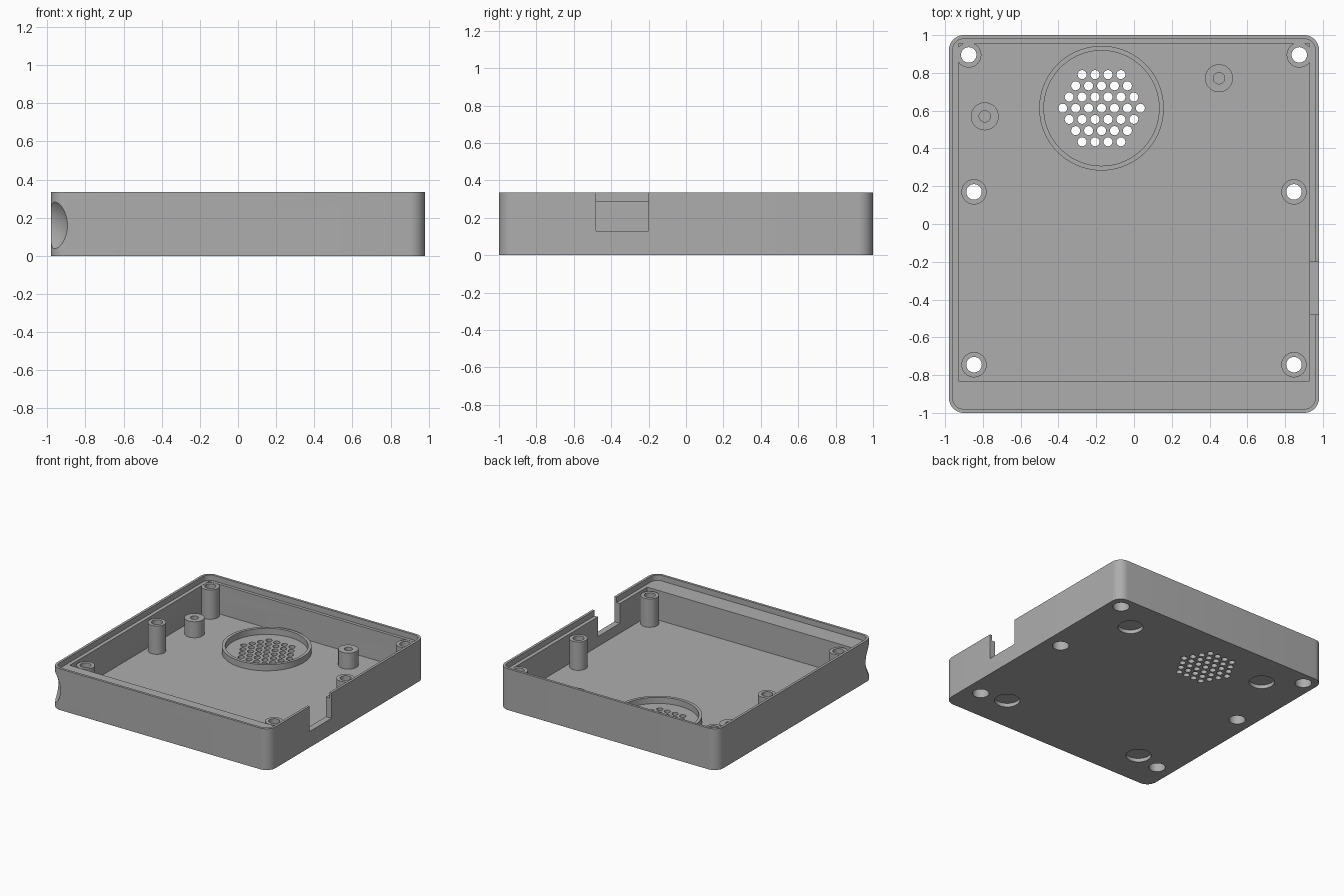
import bpy, bmesh, math

cube = bpy.data.objects.get("Cube")
if cube:
    bpy.data.objects.remove(cube, do_unlink=True)

grey = bpy.data.materials.new("grey plastic")
grey.use_nodes = True
colour = (0.42, 0.42, 0.42, 1)
grey.diffuse_color = colour
grey.node_tree.nodes["Principled BSDF"].inputs["Base Color"].default_value = colour

FLOOR, LEDGE, TOP = 0.05, 0.29, 0.335


def make(name, bm):
    bmesh.ops.recalc_face_normals(bm, faces=bm.faces)
    mesh = bpy.data.meshes.new(name)
    bm.to_mesh(mesh)
    bm.free()
    mesh.materials.append(grey)
    obj = bpy.data.objects.new(name, mesh)
    bpy.context.collection.objects.link(obj)
    return obj


def lathe(bm, profile, x, y, segments=32, closed=False):
    """Turn (radius, z) points about a vertical axis; capped unless closed."""
    rings = []
    for r, z in profile:
        rings.append([bm.verts.new((x + r * math.cos(a), y + r * math.sin(a), z))
                      for a in (math.tau * i / segments for i in range(segments))])
    pairs = list(zip(rings, rings[1:]))
    if closed:
        pairs.append((rings[-1], rings[0]))
    else:
        bm.faces.new(rings[0][::-1])
        bm.faces.new(rings[-1])
    for low, high in pairs:
        for i in range(segments):
            j = (i + 1) % segments
            bm.faces.new((low[i], low[j], high[j], high[i]))


def rounded_block(name, hx, hy, radius, z0, z1, steps=10):
    bm = bmesh.new()
    outline = []
    for k, (sx, sy) in enumerate([(1, 1), (-1, 1), (-1, -1), (1, -1)]):
        for i in range(steps + 1):
            a = math.pi / 2 * (k + i / steps)
            outline.append(bm.verts.new((sx * (hx - radius) + radius * math.cos(a),
                                         sy * (hy - radius) + radius * math.sin(a), z0)))
    face = bm.faces.new(outline)
    up = bmesh.ops.extrude_face_region(bm, geom=[face])["geom"]
    bmesh.ops.translate(bm, vec=(0, 0, z1 - z0),
                        verts=[v for v in up if isinstance(v, bmesh.types.BMVert)])
    return make(name, bm)


def box(name, x0, x1, y0, y1, z0, z1):
    bm = bmesh.new()
    bmesh.ops.create_cube(bm, size=1)
    bmesh.ops.scale(bm, vec=(x1 - x0, y1 - y0, z1 - z0), verts=bm.verts)
    bmesh.ops.translate(bm, vec=((x0 + x1) / 2, (y0 + y1) / 2, (z0 + z1) / 2), verts=bm.verts)
    return make(name, bm)


def cut(obj, cutter, keep=False):
    cutter.hide_render = True
    mod = obj.modifiers.new("cut", "BOOLEAN")
    mod.operation, mod.solver, mod.object = "DIFFERENCE", "EXACT", cutter
    bpy.context.view_layer.objects.active = obj
    bpy.ops.object.modifier_apply(modifier=mod.name)
    if not keep:
        bpy.data.objects.remove(cutter, do_unlink=True)


# Tray: outer shell, stepped rim, cavity with a thick front wall, side notch
tray = rounded_block("tray", 0.98, 1.0, 0.08, 0, TOP)
cut(tray, rounded_block("rim_cutter", 0.96, 0.98, 0.06, LEDGE, 0.5))
cut(tray, box("cavity_cutter", -0.93, 0.93, -0.83, 0.955, FLOOR, 0.4))
cut(tray, box("notch_cutter", 0.9, 1.1, -0.48, -0.2, 0.13, 0.5))

# Rounded scoop in one front corner
bm = bmesh.new()
bmesh.ops.create_uvsphere(bm, u_segments=64, v_segments=32, radius=0.2)
bmesh.ops.translate(bm, vec=(-1.078, -1.078, 0.16), verts=bm.verts)
cut(tray, make("scoop_cutter", bm))

# Shallow foot recesses in the underside
bm = bmesh.new()
for x in (-0.63, 0.63):
    for y in (-0.7, 0.71):
        lathe(bm, [(0.093, -0.1), (0.093, 0.03)], x, y, 40)
cut(tray, make("foot_recess_cutter", bm))

# Speaker vent: hexagonal pattern of holes
vx, vy = -0.172, 0.613
bm = bmesh.new()
for row in range(-3, 4):
    count = 7 - abs(row)
    for i in range(count):
        lathe(bm, [(0.024, -0.1), (0.024, 0.1)],
              vx + (i - (count - 1) / 2) * 0.0685, vy + row * 0.0593, 16)
cut(tray, make("vent_cutter", bm))

# Screw posts with counterbored through holes
screws = [(s * x, y, top) for s in (-1, 1)
          for x, y, top in ((0.875, 0.895, 0.288), (0.847, 0.17, 0.28), (0.847, -0.745, 0.28))]
drill = bmesh.new()
for x, y, top in screws:
    lathe(drill, [(0.061, -0.1), (0.061, 0.15), (0.041, 0.15), (0.041, 0.5)], x, y)
drill = make("screw_hole_cutter", drill)
cut(tray, drill, keep=True)
posts = bmesh.new()
for x, y, top in screws:
    lathe(posts, [(0.061, FLOOR - 0.01), (0.067, FLOOR - 0.01), (0.067, top),
                  (0.041, top), (0.041, 0.15), (0.061, 0.15)], x, y, closed=True)
posts = make("screw_posts", posts)
bpy.data.objects.remove(drill, do_unlink=True)

# Short standoffs with blind pilot holes
bm = bmesh.new()
for x, y in ((0.45, 0.772), (-0.79, 0.57)):
    lathe(bm, [(0.074, FLOOR - 0.01), (0.074, 0.18), (0.03, 0.18), (0.03, 0.06)], x, y)
standoffs = make("standoffs", bm)

# Raised ring around the vent
bm = bmesh.new()
lathe(bm, [(0.305, FLOOR - 0.01), (0.33, FLOOR - 0.01), (0.33, 0.1), (0.305, 0.1)],
      vx, vy, 72, closed=True)
ring = make("speaker_ring", bm)

# Smooth the round walls, keep the edges sharp
bpy.ops.object.select_all(action="DESELECT")
for obj in (tray, posts, standoffs, ring):
    obj.select_set(True)
bpy.context.view_layer.objects.active = tray
bpy.ops.object.shade_smooth_by_angle(angle=math.radians(30))
